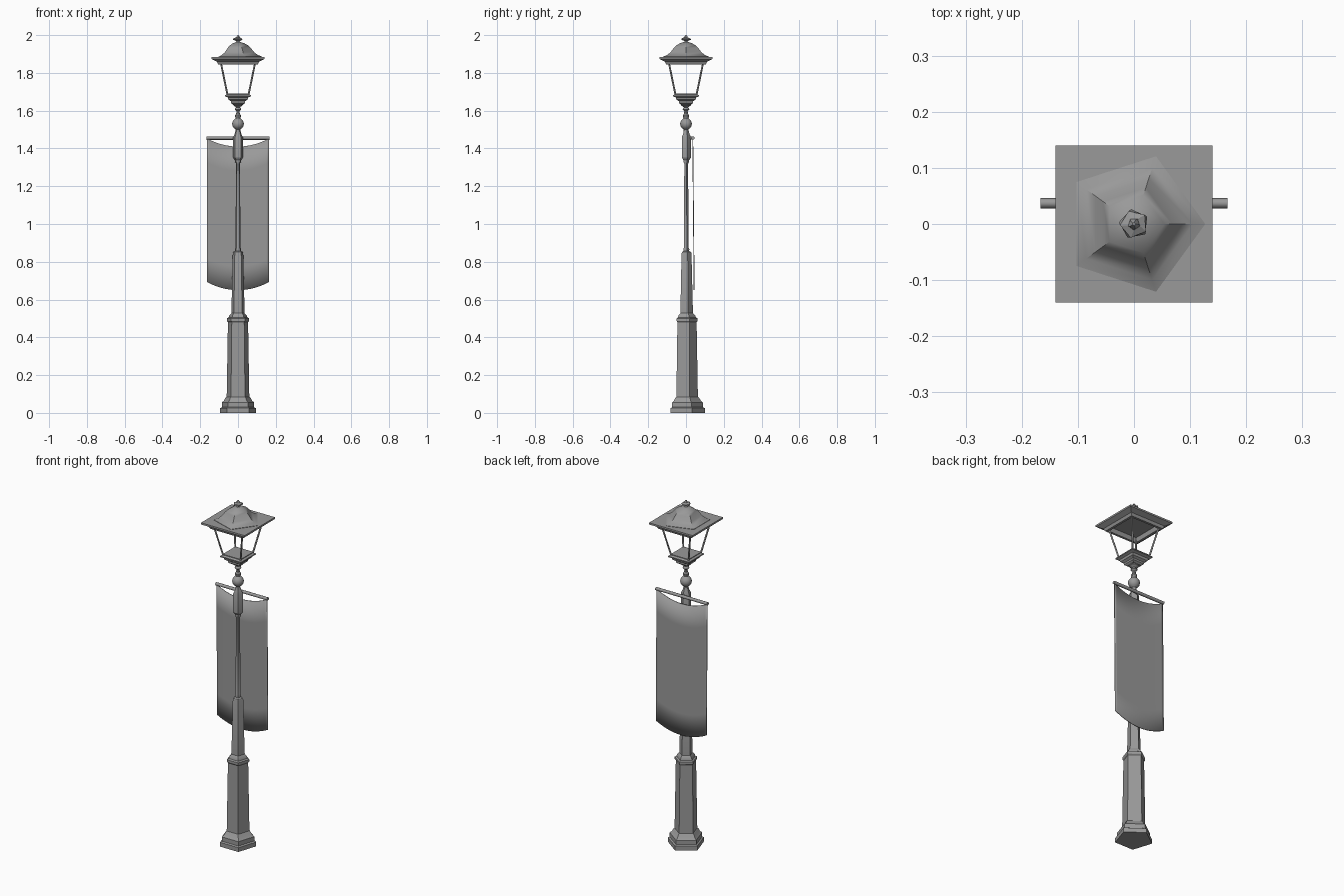
import bpy, bmesh
from math import sin, cos, pi, radians, sqrt

cube = bpy.data.objects.get("Cube")
if cube:
    bpy.data.objects.remove(cube, do_unlink=True)

GREY = (0.32, 0.32, 0.32, 1.0)
metal = bpy.data.materials.new("grey_metal")
metal.use_nodes = True
metal.diffuse_color = GREY
for node in metal.node_tree.nodes:
    if node.type == 'BSDF_PRINCIPLED':
        node.inputs["Base Color"].default_value = GREY


def finish(name, bm, smooth_angle=30):
    """Turn a bmesh into a named object with soft curves and crisp edges."""
    bmesh.ops.recalc_face_normals(bm, faces=bm.faces)
    mesh = bpy.data.meshes.new(name)
    bm.to_mesh(mesh)
    bm.free()
    obj = bpy.data.objects.new(name, mesh)
    bpy.context.collection.objects.link(obj)
    mesh.materials.append(metal)
    bpy.ops.object.select_all(action='DESELECT')
    obj.select_set(True)
    bpy.context.view_layer.objects.active = obj
    bpy.ops.object.shade_smooth_by_angle(angle=radians(smooth_angle))
    return obj


def turned(name, profile, sides=5, start=90, twist=0, smooth_angle=30):
    """Sweep a (radius, height) profile round z, capping both ends."""
    bm = bmesh.new()
    rings = []
    for i, (r, z) in enumerate(profile):
        a0 = radians(start + twist * i)
        rings.append([bm.verts.new((r * cos(a0 + 2 * pi * k / sides),
                                    r * sin(a0 + 2 * pi * k / sides), z))
                      for k in range(sides)])
    for low, high in zip(rings, rings[1:]):
        for k in range(sides):
            n = (k + 1) % sides
            bm.faces.new((low[k], low[n], high[n], high[k]))
    bm.faces.new(rings[0])
    bm.faces.new(rings[-1])
    return finish(name, bm, smooth_angle)


def square(name, profile):
    """Same sweep with four sides; the profile gives half widths."""
    return turned(name, [(h * sqrt(2), z) for h, z in profile], 4, 45)


def rod(name, points, radius, sides=8):
    curve = bpy.data.curves.new(name, 'CURVE')
    curve.dimensions = '3D'
    curve.bevel_depth = radius
    curve.bevel_resolution = sides // 4 - 1
    curve.use_fill_caps = True
    spline = curve.splines.new('POLY')
    spline.points.add(len(points) - 1)
    for p, co in zip(spline.points, points):
        p.co = (*co, 1)
    curve.materials.append(metal)
    obj = bpy.data.objects.new(name, curve)
    bpy.context.collection.objects.link(obj)
    return obj


# Five-sided foot and lower pedestal
turned("base_foot", [(.1, 0), (.1, .025), (.09, .03), (.09, .055),
                     (.078, .065), (.07, .08), (.063, .085)])
turned("pedestal", [(.063, .08), (.056, .485)])
turned("pedestal_collar", [(.056, .48), (.062, .487), (.062, .5),
                           (.052, .505), (.05, .515), (.037, .528)])

# Tapered middle post, thin shaft and bracket block
turned("middle_post", [(.037, .52), (.029, .845), (.026, .852), (.016, .858)])
turned("shaft", [(.016, .855), (.018, .865), (.014, .875), (.011, 1.32),
                 (.016, 1.328), (.016, 1.338), (.012, 1.345)])
turned("bracket_block", [(.018, 1.34), (.027, 1.352), (.027, 1.46),
                         (.018, 1.478), (.014, 1.495)])

# Ball and turned neck
ball = [(max(.012, .031 * cos(t)), 1.53 + .031 * sin(t))
        for t in [radians(a) for a in range(-75, 76, 15)]]
turned("ball", [(.012, 1.485)] + ball + [(.011, 1.575)], 16, smooth_angle=40)
turned("neck", [(.01, 1.555), (.016, 1.568), (.016, 1.576), (.01, 1.584),
                (.009, 1.598), (.018, 1.607), (.016, 1.613), (.011, 1.618),
                (.026, 1.628), (.03, 1.64)], 10)

# Stepped lantern floor
square("lantern_floor", [(.026, 1.632), (.037, 1.64), (.037, 1.65),
                         (.05, 1.658), (.054, 1.67), (.068, 1.676),
                         (.068, 1.682), (.058, 1.688), (.058, 1.692)])

# Corner struts
for sx, side in ((1, "left"), (-1, "right")):
    for sy, end in ((-1, "front"), (1, "back")):
        rod(f"strut_{end}_{side}", [(sx * .056, sy * .056, 1.685),
                                    (sx * .092, sy * .092, 1.86)], .005)

# Square roof plate with a skirt and a recessed underside
square("roof_plate", [(.085, 1.868), (.092, 1.845), (.105, 1.845),
                      (.112, 1.86), (.14, 1.874), (.14, 1.884)])

# Five-sided bell roof and twisted finial
turned("roof_dome", [(.127, 1.88), (.127, 1.886), (.105, 1.895), (.085, 1.91),
                     (.068, 1.932), (.054, 1.945), (.033, 1.957),
                     (.013, 1.963)], 5, 0, smooth_angle=40)
turned("finial", [(.013, 1.96), (.009, 1.968), (.027, 1.976), (.025, 1.982),
                  (.011, 1.988), (.009, 1.992), (.003, 2.0)], 5, 5, twist=12)

# Banner rod with its hanging cloth
rod("banner_rod", [(-.167, .037, 1.455), (.167, .037, 1.455)], .009, 12)
rod("banner_bracket", [(0, .01, 1.455), (0, .037, 1.455)], .008)

bm = bmesh.new()
COLS, ROWS, HALF = 24, 6, .163
grid = []
for i in range(COLS + 1):
    u = 2 * i / COLS - 1
    sag = .042 * (1 - u * u)
    grid.append([bm.verts.new((u * HALF, .036 + .007 * j / ROWS,
                               1.452 - .76 * j / ROWS - sag))
                 for j in range(ROWS + 1)])
for a, b in zip(grid, grid[1:]):
    for j in range(ROWS):
        bm.faces.new((a[j], b[j], b[j + 1], a[j + 1]))
banner = finish("banner", bm)
solid = banner.modifiers.new("thickness", 'SOLIDIFY')
solid.thickness = .004
solid.offset = 0
